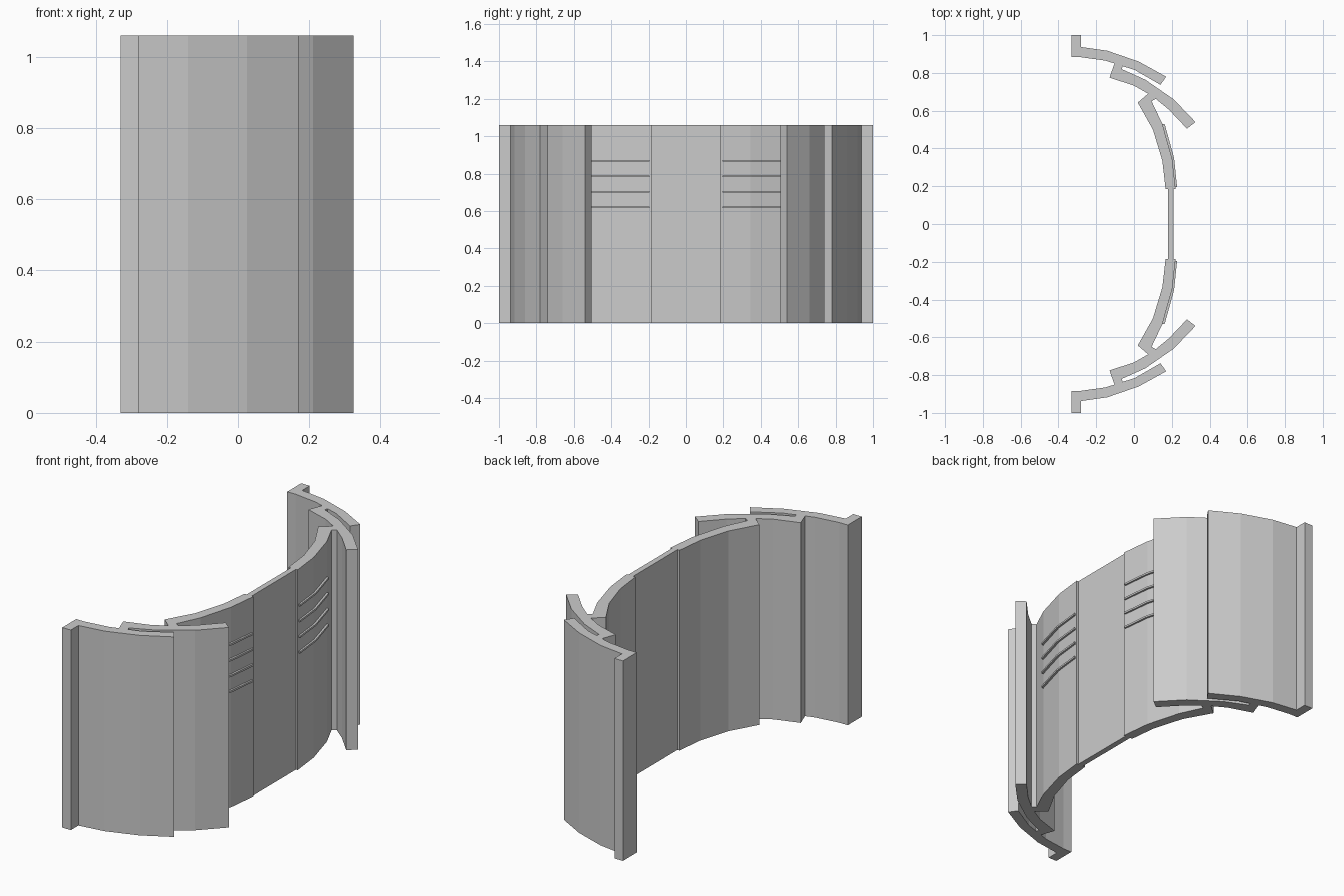
import bpy, bmesh

if "Cube" in bpy.data.objects:
    bpy.data.objects.remove(bpy.data.objects["Cube"])

HEIGHT = 1.06


def extrude_profile(name, pts, z0=0.0, z1=HEIGHT, mirror=True):
    """Extrude an XY outline from z0 to z1, optionally mirrored across y = 0."""
    bm = bmesh.new()
    face = bm.faces.new([bm.verts.new((x, y, z0)) for x, y in pts])
    top = bmesh.ops.extrude_face_region(bm, geom=[face])["geom"]
    verts = [v for v in top if isinstance(v, bmesh.types.BMVert)]
    bmesh.ops.translate(bm, verts=verts, vec=(0, 0, z1 - z0))
    bmesh.ops.recalc_face_normals(bm, faces=bm.faces)
    mesh = bpy.data.meshes.new(name)
    bm.to_mesh(mesh)
    bm.free()
    obj = bpy.data.objects.new(name, mesh)
    bpy.context.collection.objects.link(obj)
    if mirror:
        mod = obj.modifiers.new("Mirror", "MIRROR")
        mod.use_axis = (False, True, False)
        mod.use_mirror_merge = False
    return obj


# Outer curved panels with the end flange
extrude_profile("outer_panel", [
    (-0.33, 1.0), (-0.28, 1.0), (-0.28, 0.937), (-0.14, 0.917), (0.025, 0.86),
    (0.17, 0.78), (0.14, 0.737), (0.005, 0.815), (-0.15, 0.865),
    (-0.28, 0.883), (-0.33, 0.883)])

# Middle panels, with a lip that hooks onto the outer panel
extrude_profile("middle_panel", [
    (-0.13, 0.775), (-0.103, 0.85), (-0.06, 0.836), (-0.065, 0.82),
    (0.06, 0.764), (0.21, 0.66), (0.325, 0.54), (0.28, 0.505),
    (0.185, 0.605), (0.115, 0.663), (0.075, 0.69), (0.0, 0.733)])

# Inner panels, with a lip that hooks onto the middle panel
extrude_profile("inner_panel", [
    (0.02, 0.643), (0.075, 0.69), (0.115, 0.663), (0.093, 0.65),
    (0.15, 0.53), (0.202, 0.345), (0.22, 0.185), (0.167, 0.185),
    (0.15, 0.335), (0.10, 0.50)])

# Thin centre strip with a vertical seam down the middle
extrude_profile("centre_strip", [
    (0.18, -0.185), (0.21, -0.185), (0.21, 0), (0.21, 0.185),
    (0.18, 0.185), (0.18, 0)], mirror=False)

# Four raised ribs on each inner panel
for i in range(4):
    z = 0.62 + i * 0.083
    extrude_profile(f"rib_{i + 1}", [
        (0.148, 0.53), (0.162, 0.53), (0.212, 0.35), (0.228, 0.195),
        (0.217, 0.195), (0.198, 0.345)], z - 0.005, z + 0.005)
